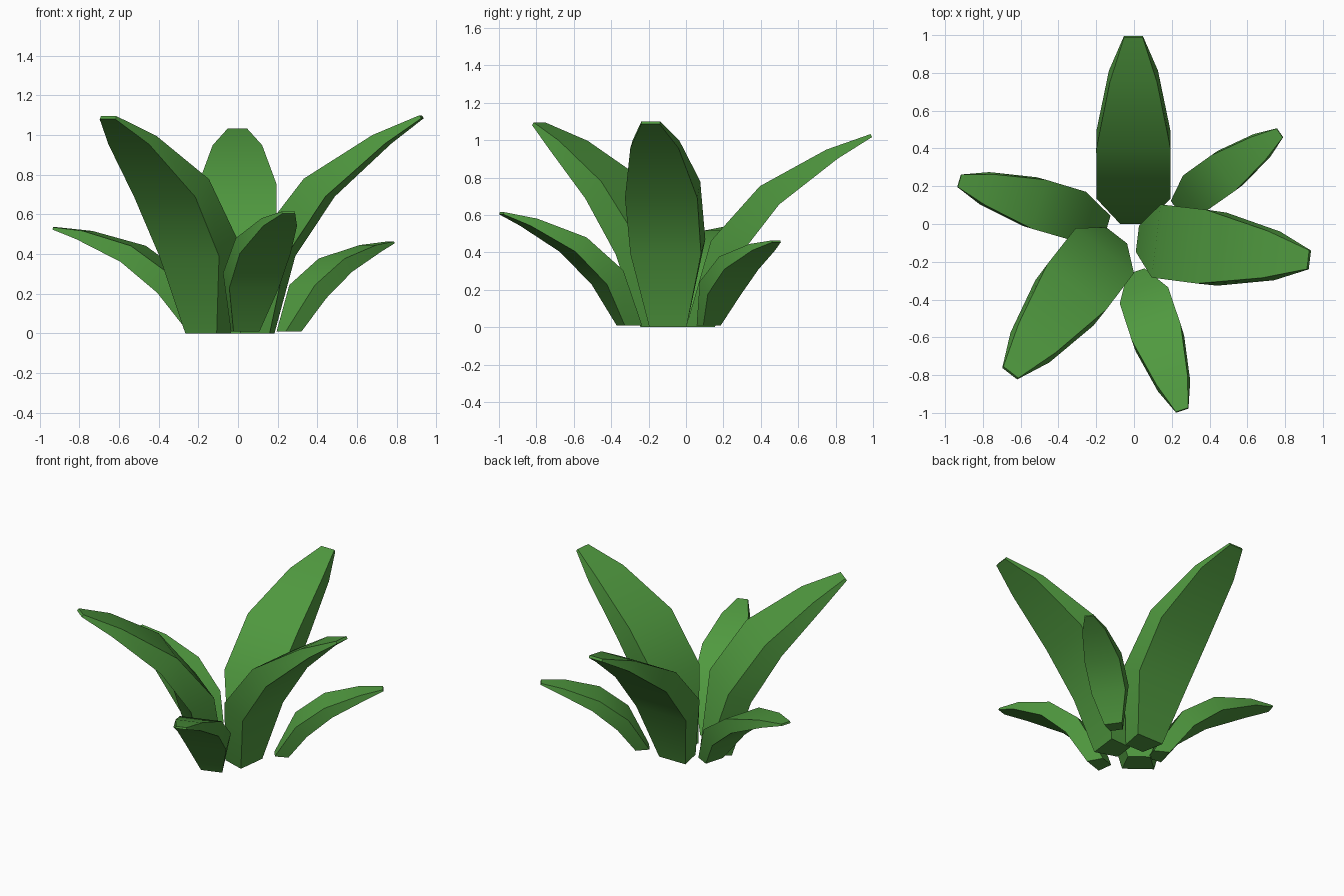
import bpy
import bmesh
from math import radians, sin, cos
from mathutils import Vector

cube = bpy.data.objects.get("Cube")
if cube:
    bpy.data.objects.remove(cube, do_unlink=True)

green = bpy.data.materials.new("leaf_green")
green.use_nodes = True
green.diffuse_color = (0.08, 0.32, 0.05, 1)
green.node_tree.nodes["Principled BSDF"].inputs["Base Color"].default_value = green.diffuse_color

# Leaf side profile, root to tip: (reach, height, half width)
UPPER = [(0, 0, .07), (.10, .47, .195), (.34, .78, .197), (.68, 1.0, .125), (.91, 1.1, .05)]
LOWER = [(.155, 0, .10), (.25, .39, .19), (.45, .69, .195), (.745, .957, .13), (.92, 1.085, .05)]


def make_leaf(name, root, heading, tilt, scale):
    """Thick tapered leaf, bent outward by tilt and turned to its heading."""
    heading, tilt = radians(heading), radians(tilt)
    out = Vector((cos(heading), sin(heading), 0))
    side = Vector((-sin(heading), cos(heading), 0))
    base = Vector((root[0], root[1], 0))

    def place(point, sign):
        reach, height, half = point
        r = reach * cos(tilt) + height * sin(tilt)
        z = height * cos(tilt) - reach * sin(tilt)
        p = base + (out * r + side * half * sign) * scale
        p.z = max(z * scale, 0 if scale == 1 else 0.01)
        return p

    bm = bmesh.new()
    rings = []
    for up, low in zip(UPPER, LOWER):
        corners = [place(up, 1), place(up, -1), place(low, -1), place(low, 1)]
        rings.append([bm.verts.new(c) for c in corners])
    for a, b in zip(rings, rings[1:]):
        for i in range(4):
            j = (i + 1) % 4
            bm.faces.new((a[i], a[j], b[j], b[i]))
    # Close the root and the tip
    bm.faces.new(rings[0][::-1])
    bm.faces.new(rings[-1])
    bmesh.ops.recalc_face_normals(bm, faces=bm.faces)
    mesh = bpy.data.meshes.new(name)
    bm.to_mesh(mesh)
    bm.free()
    mesh.materials.append(green)
    leaf = bpy.data.objects.new(name, mesh)
    bpy.context.collection.objects.link(leaf)
    bpy.ops.object.select_all(action='DESELECT')
    leaf.select_set(True)
    bpy.context.view_layer.objects.active = leaf
    bpy.ops.object.shade_smooth_by_angle(angle=radians(30))


# Tall leaves
make_leaf("tall_leaf_back", (-.003, 0), 90, 4.1, 1)
make_leaf("tall_leaf_left", (.018, -.078), -7, 0, 1)
make_leaf("tall_leaf_front_right", (-.092, -.06), 232.3, 0.3, 1)

# Low leaves, bent further outward
make_leaf("low_leaf_front", (.01, -.25), -71.6, 11.9, .692)
make_leaf("low_leaf_right", (-.138, -.003), 163.6, 17.2, .685)
make_leaf("low_leaf_back_left", (.218, .09), 35.3, 16, .575)
